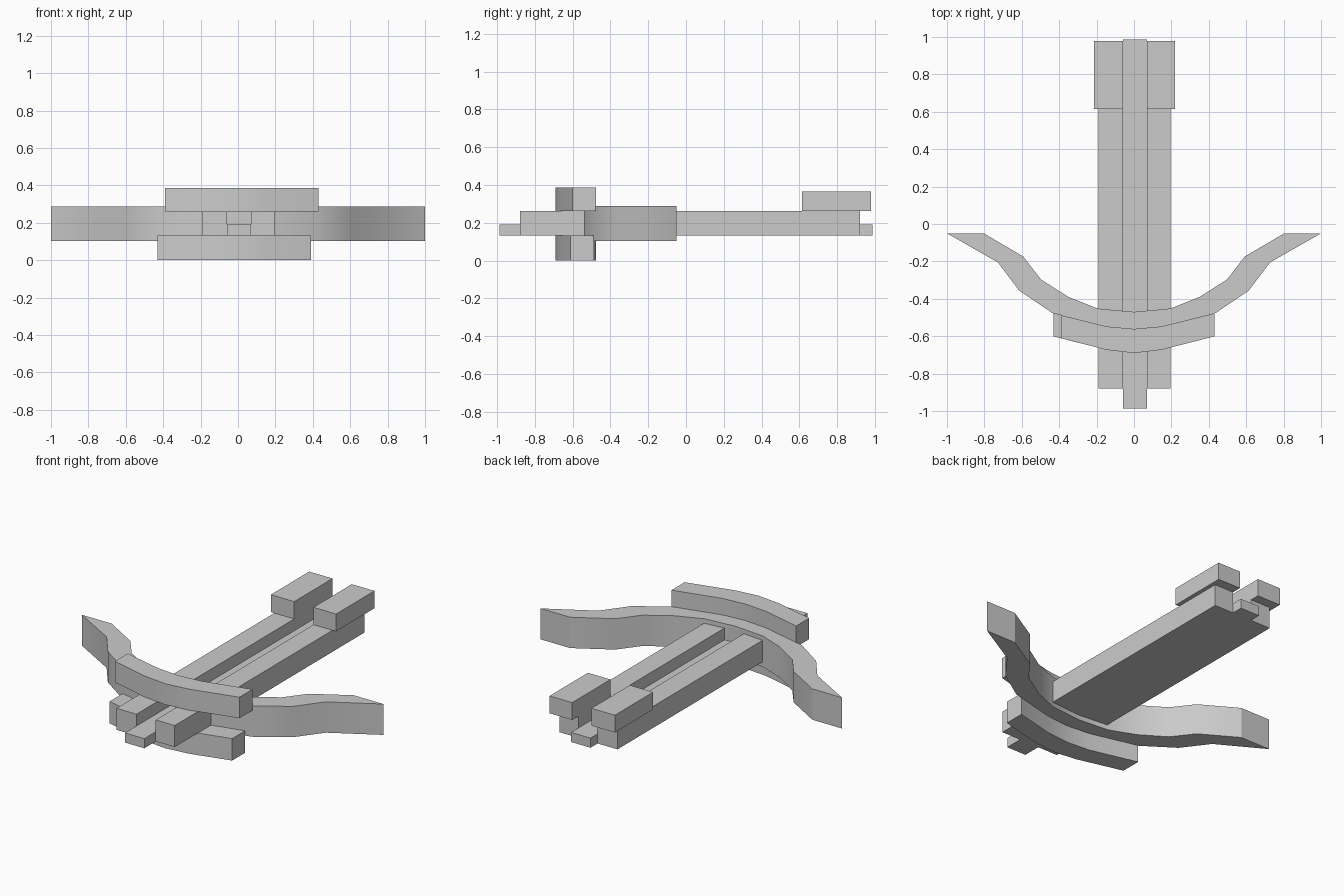
import bpy, bmesh, math

if "Cube" in bpy.data.objects:
    bpy.data.objects.remove(bpy.data.objects["Cube"])


def prism(name, outline, low, high, along_y=False, smooth=False):
    """Extrude a closed 2D outline along z (or an xz outline along y)."""
    bm = bmesh.new()
    pts = [(a, low, b) if along_y else (a, b, low) for a, b in outline]
    face = bm.faces.new([bm.verts.new(p) for p in pts])
    ext = bmesh.ops.extrude_face_region(bm, geom=[face])
    moved = [v for v in ext["geom"] if isinstance(v, bmesh.types.BMVert)]
    d = high - low
    bmesh.ops.translate(bm, verts=moved, vec=(0, d, 0) if along_y else (0, 0, d))
    bmesh.ops.recalc_face_normals(bm, faces=bm.faces)
    mesh = bpy.data.meshes.new(name)
    bm.to_mesh(mesh)
    bm.free()
    obj = bpy.data.objects.new(name, mesh)
    bpy.context.collection.objects.link(obj)
    if smooth:
        bpy.ops.object.select_all(action='DESELECT')
        obj.select_set(True)
        bpy.context.view_layer.objects.active = obj
        bpy.ops.object.shade_smooth_by_angle(angle=math.radians(30))
    return obj


def box(name, x0, x1, y0, y1, z0, z1):
    return prism(name, [(x0, y0), (x1, y0), (x1, y1), (x0, y1)], z0, z1)


def mirrored(half):
    """Mirror a left-to-centre path into a full left-to-right path."""
    return half + [(-x, y) for x, y in reversed(half[:-1])]


# Stock: channel-shaped body with a grooved middle
L, R, GL, GR = -0.19, 0.196, -0.058, 0.07
BASE, GROOVE, TOP = 0.132, 0.19, 0.261
prism("stock", [(L, BASE), (R, BASE), (R, TOP), (GR, TOP), (GR, GROOVE),
                (GL, GROOVE), (GL, TOP), (L, TOP)], -0.879, 0.92, along_y=True)

# Groove strip ends projecting past the stock
box("front_tongue", GL, GR, -0.987, -0.879, BASE, GROOVE)
box("rear_tongue", GL, GR, 0.92, 0.987, BASE, GROOVE)

# Raised rear blocks either side of the groove
box("rear_block_left", -0.213, GL, 0.615, 0.978, TOP, 0.365)
box("rear_block_right", GR, 0.22, 0.615, 0.978, TOP, 0.365)

# Recurved bow limbs
front = mirrored([(-1, -.05), (-.727, -.206), (-.614, -.356), (-.435, -.477),
                  (-.146, -.548), (0, -.561)])
back = mirrored([(-.803, -.05), (-.592, -.174), (-.497, -.297), (-.35, -.39),
                 (-.195, -.452), (0, -.47)])
prism("bow_limbs", front + back[::-1], 0.103, 0.288, smooth=True)

# Curved clamps above and below, each slightly shorter on one side
clamp_back = [(-.389, -.488), (-.146, -.548), (0, -.561), (.146, -.548), (.43, -.477)]
clamp_front = [(-.389, -.611), (-.146, -.673), (0, -.69), (.146, -.673), (.43, -.601)]
outline = clamp_front + clamp_back[::-1]
prism("upper_clamp", outline, TOP, 0.387, smooth=True)
prism("lower_clamp", [(-x, y) for x, y in outline], 0.0, BASE, smooth=True)
